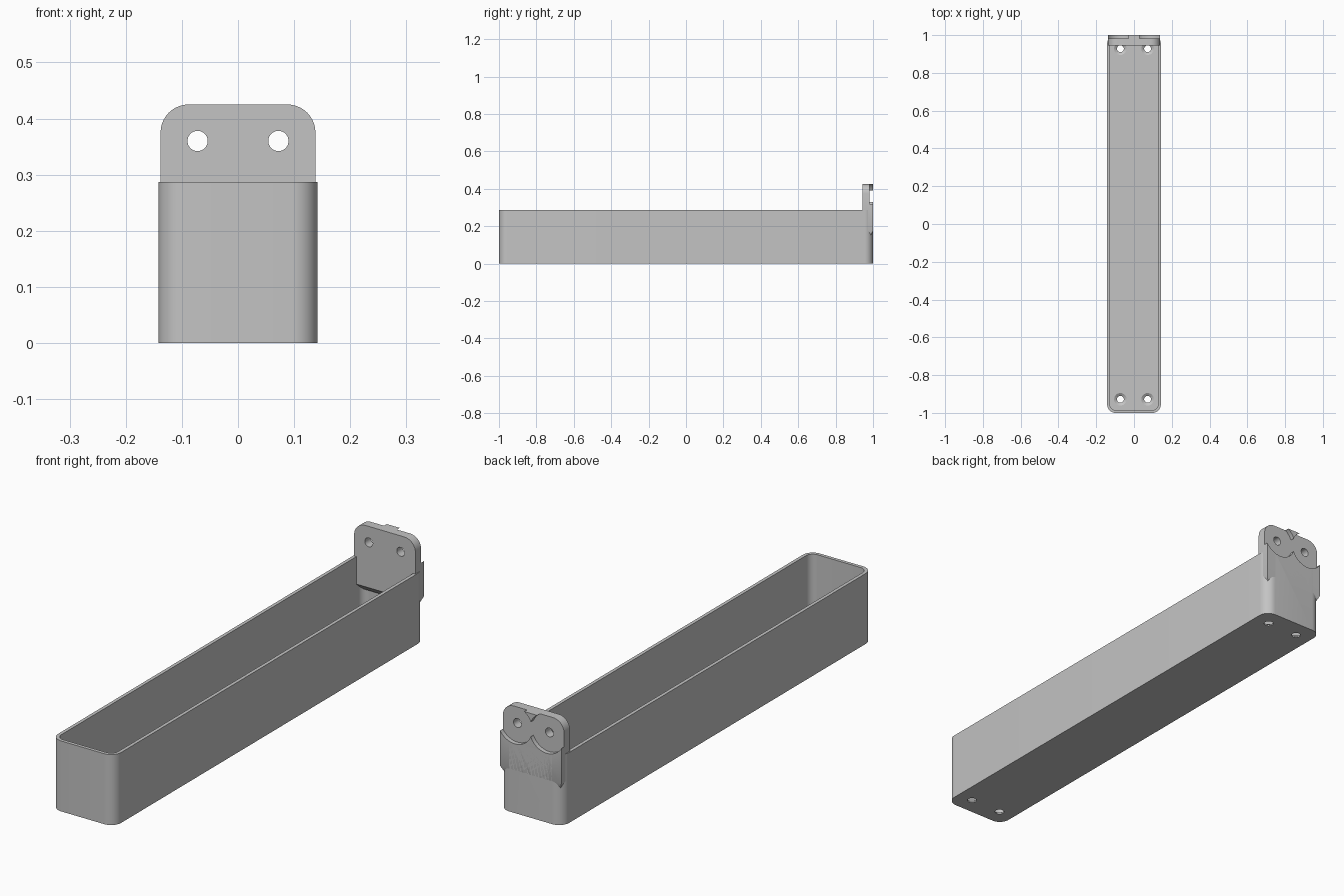
import bpy, bmesh
from math import pi, sin, cos
from mathutils import Matrix, Vector

cube = bpy.data.objects.get("Cube")
if cube:
    bpy.data.objects.remove(cube, do_unlink=True)

grey = bpy.data.materials.new("plain_grey")
grey.use_nodes = True
colour = (0.55, 0.55, 0.55, 1)
grey.diffuse_color = colour
grey.node_tree.nodes["Principled BSDF"].inputs["Base Color"].default_value = colour


def finish(name, bm):
    bmesh.ops.recalc_face_normals(bm, faces=bm.faces)
    mesh = bpy.data.meshes.new(name)
    bm.to_mesh(mesh)
    bm.free()
    mesh.materials.append(grey)
    obj = bpy.data.objects.new(name, mesh)
    bpy.context.collection.objects.link(obj)
    return obj


def arc(cx, cy, r, start, steps=10):
    return [(cx + r * cos(start + pi / 2 * i / steps),
             cy + r * sin(start + pi / 2 * i / steps)) for i in range(steps + 1)]


def rounded_rect(hx, hy, r):
    pts = []
    for k, (sx, sy) in enumerate([(1, 1), (-1, 1), (-1, -1), (1, -1)]):
        pts += arc(sx * (hx - r), sy * (hy - r), r, k * pi / 2)
    return pts


def cone(bm, loc, r1, r2, depth, axis="Z"):
    turn = Matrix.Rotation(pi / 2, 4, "X") if axis == "Y" else Matrix()
    bmesh.ops.create_cone(bm, cap_ends=True, segments=48, radius1=r1, radius2=r2,
                          depth=depth, matrix=Matrix.Translation(loc) @ turn)


def cut(obj, cutter):
    cutter.hide_render = True
    mod = obj.modifiers.new("cut", "BOOLEAN")
    mod.operation, mod.solver, mod.object = "DIFFERENCE", "EXACT", cutter
    bpy.context.view_layer.objects.active = obj
    bpy.ops.object.modifier_apply(modifier=mod.name)
    bpy.data.objects.remove(cutter, do_unlink=True)


HALF_W, RIM, WALL, FLOOR = 0.142, 0.287, 0.014, 0.016
HOLE_X, HOLE_Z, HOLE_R = 0.072, 0.36, 0.018

# Open tray: outer shell, rim, inner walls and floor as bridged rings
bm = bmesh.new()
outer = rounded_rect(HALF_W, 1, 0.045)
inner = rounded_rect(HALF_W - WALL, 1 - WALL, 0.045 - WALL)
rings = [[bm.verts.new((x, y, z)) for x, y in pts]
         for pts, z in [(outer, 0), (outer, RIM), (inner, RIM), (inner, FLOOR)]]
n = len(outer)
for a, b in zip(rings, rings[1:]):
    for i in range(n):
        j = (i + 1) % n
        bm.faces.new((a[i], a[j], b[j], b[i]))
bm.faces.new(rings[0])
bm.faces.new(rings[-1])
tray = finish("tray", bm)

# Countersunk screw holes in the floor
for x in (-HOLE_X, HOLE_X):
    for y in (-0.928, 0.928):
        bm = bmesh.new()
        cone(bm, (x, y, 0), HOLE_R, HOLE_R, 0.08)
        cut(tray, finish("screw_hole", bm))
        bm = bmesh.new()
        cone(bm, (x, y, 0.012), HOLE_R, 0.036, 0.012)
        cut(tray, finish("countersink", bm))

# Hanging plate with rounded top corners and a tapered underside
FRONT, BACK, PLATE_W, TOP, LOW, R = 0.945, 1.0, 0.138, 0.425, 0.175, 0.05
outline = [(-PLATE_W, LOW), (PLATE_W, LOW)]
outline += arc(PLATE_W - R, TOP - R, R, 0) + arc(R - PLATE_W, TOP - R, R, pi / 2)
bm = bmesh.new()
face = bm.faces.new([bm.verts.new((x, FRONT, z)) for x, z in outline])
extruded = bmesh.ops.extrude_face_region(bm, geom=[face])["geom"]
bmesh.ops.translate(bm, vec=(0, BACK - FRONT, 0),
                    verts=[v for v in extruded if isinstance(v, bmesh.types.BMVert)])
bm.normal_update()
under = [f for f in bm.faces if all(abs(v.co.z - LOW) < 1e-5 for v in f.verts)]
taper = bmesh.ops.extrude_face_region(bm, geom=under)["geom"]
for v in taper:
    if isinstance(v, bmesh.types.BMVert):
        v.co = Vector((v.co.x * 0.9, 0.978 if v.co.y < 0.97 else 0.986, LOW - 0.03))
bmesh.ops.delete(bm, geom=under, context="FACES_ONLY")
plate = finish("hanging_plate", bm)

# Round recesses on the back of the plate, with a screw hole in each
for x in (-HOLE_X, HOLE_X):
    for part in (plate, tray):
        bm = bmesh.new()
        cone(bm, (x, 1.032, HOLE_Z), 0.078, 0.078, 0.1, "Y")
        cut(part, finish("recess", bm))
    bm = bmesh.new()
    cone(bm, (x, 0.97, HOLE_Z), HOLE_R, HOLE_R, 0.2, "Y")
    cut(plate, finish("plate_hole", bm))

# Smooth curves, crisp edges
for obj in (tray, plate):
    bpy.ops.object.select_all(action="DESELECT")
    obj.select_set(True)
    bpy.context.view_layer.objects.active = obj
    bpy.ops.object.shade_smooth_by_angle(angle=0.5)
